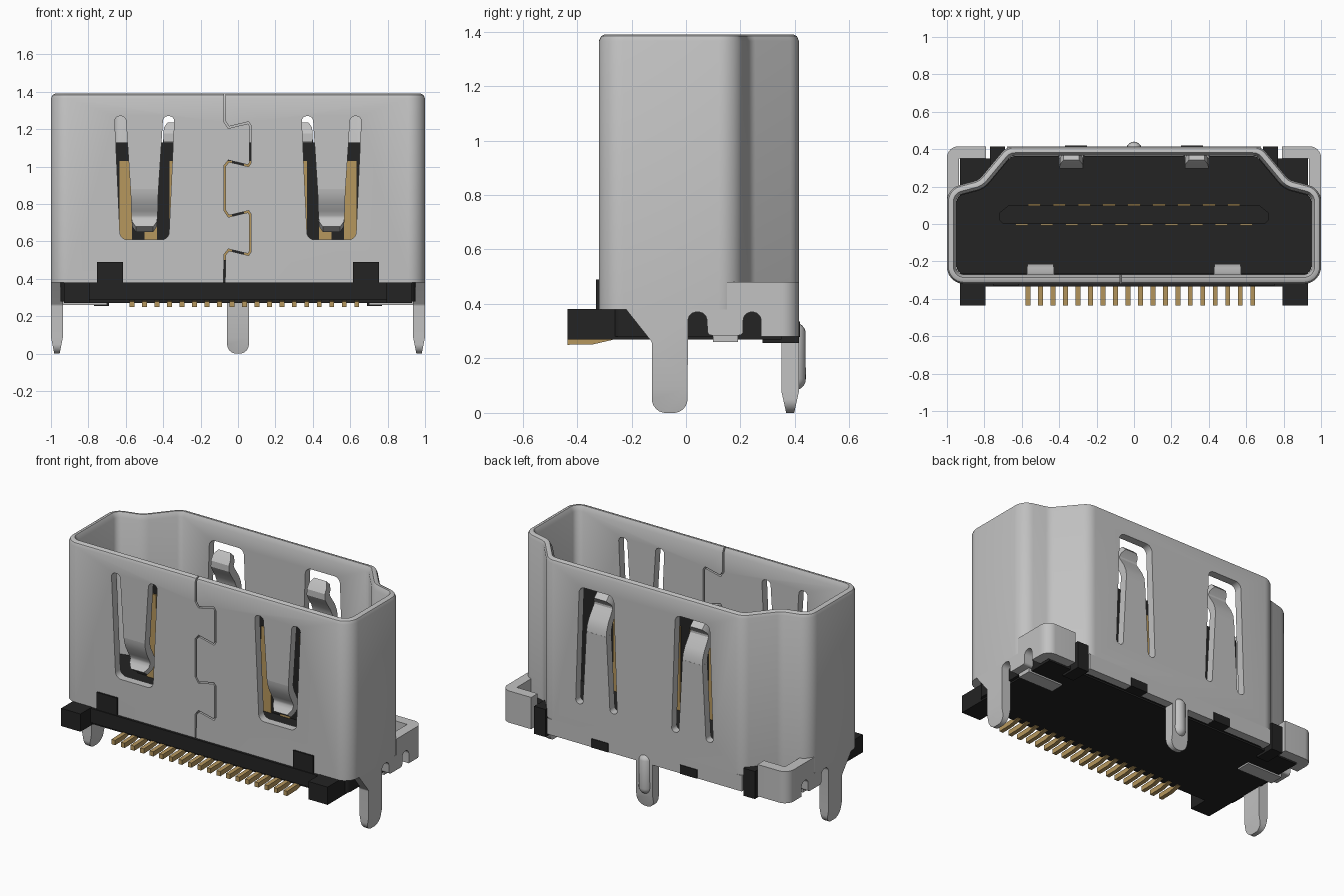
import bpy, bmesh, math
from mathutils import Vector

if "Cube" in bpy.data.objects:
    bpy.data.objects.remove(bpy.data.objects["Cube"])


def material(name, rgb):
    m = bpy.data.materials.new(name)
    m.diffuse_color = (*rgb, 1)
    m.use_nodes = True
    m.node_tree.nodes["Principled BSDF"].inputs["Base Color"].default_value = m.diffuse_color
    return m


STEEL = material("steel grey", (0.54, 0.54, 0.54))
BLACK = material("black plastic", (0.017, 0.017, 0.017))
GOLD = material("contact gold", (0.47, 0.31, 0.11))


def finish(bm, name, mat, smooth=True):
    bmesh.ops.recalc_face_normals(bm, faces=bm.faces)
    me = bpy.data.meshes.new(name)
    bm.to_mesh(me)
    bm.free()
    me.materials.append(mat)
    ob = bpy.data.objects.new(name, me)
    bpy.context.collection.objects.link(ob)
    if smooth:
        shade(ob)
    return ob


def shade(ob):
    bpy.ops.object.select_all(action='DESELECT')
    ob.select_set(True)
    bpy.context.view_layer.objects.active = ob
    bpy.ops.object.shade_smooth_by_angle(angle=math.radians(30))


def rounded(pts, n=6):
    """Closed polygon of (a, b, radius) points with filleted corners."""
    out = []
    for i, (a, b, r) in enumerate(pts):
        p = Vector((a, b))
        if r == 0:
            out.append(p)
            continue
        u = (Vector(pts[i - 1][:2]) - p).normalized()
        v = (Vector(pts[(i + 1) % len(pts)][:2]) - p).normalized()
        half = u.angle(v) / 2
        d = r / math.tan(half)
        c = p + (u + v).normalized() * (r / math.sin(half))
        s, e = p + u * d - c, p + v * d - c
        for k in range(n + 1):
            t = s.lerp(e, k / n)
            out.append(c + t.normalized() * r)
    return out


def offset(pts, d, closed=True):
    """Move every point of a path sideways by d (left of travel)."""
    out = []
    for i, p in enumerate(pts):
        a = pts[i - 1] if closed or i else p
        b = pts[(i + 1) % len(pts)] if closed or i < len(pts) - 1 else p
        u = (p - a).normalized() if (p - a).length > 1e-6 else (b - p).normalized()
        v = (b - p).normalized() if (b - p).length > 1e-6 else u
        n = Vector((-(u + v).y, (u + v).x)).normalized()
        k = max(0.5, n.dot(Vector((-u.y, u.x))))
        out.append(p + n * d / k)
    return out


def ribbon(pts, t):
    pts = [Vector(p) for p in pts]
    return offset(pts, t / 2, False) + offset(pts, -t / 2, False)[::-1]


def place(axis, a, b, c):
    return {'x': (c, a, b), 'y': (a, c, b), 'z': (a, b, c)}[axis]


def add_prism(bm, pts, axis, lo, hi):
    r0 = [bm.verts.new(place(axis, p[0], p[1], lo)) for p in pts]
    r1 = [bm.verts.new(place(axis, p[0], p[1], hi)) for p in pts]
    bm.faces.new(r0)
    bm.faces.new(r1[::-1])
    for i in range(len(pts)):
        j = (i + 1) % len(pts)
        bm.faces.new((r0[i], r0[j], r1[j], r1[i]))


def prism(name, pts, axis, lo, hi, mat, tip=None):
    bm = bmesh.new()
    add_prism(bm, pts, axis, lo, hi)
    if tip:  # thin the foot of a leg towards the board
        k, mid = 'xyz'.index(axis), (lo + hi) / 2
        bmesh.ops.bisect_plane(bm, geom=bm.verts[:] + bm.edges[:] + bm.faces[:],
                               plane_co=(0, 0, tip), plane_no=(0, 0, 1))
        for v in bm.verts:
            if v.co.z < tip:
                v.co[k] = mid + (v.co[k] - mid) * (0.45 + 0.55 * v.co.z / tip)
    return finish(bm, name, mat)


def box(name, x, y, z, mat):
    return prism(name, [(x[0], y[0]), (x[1], y[0]), (x[1], y[1]), (x[0], y[1])],
                 'z', z[0], z[1], mat)


def both(x0, x1, s):
    return (min(s * x0, s * x1), max(s * x0, s * x1))


# Metal shell: D-shaped tube with a softened rim
half = [(1, -.32, .09), (1, .19, .09), (.83, .235, .08), (.68, .415, .09)]
outline = rounded(half + [(-a, b, r) for a, b, r in half[::-1]])
bm = bmesh.new()
rings = []
for d, z in ((0, .38), (0, 1.365), (.008, 1.383), (.022, 1.39), (.034, 1.39),
             (.05, 1.36), (.05, .38)):
    rings.append([bm.verts.new((p.x, p.y, z)) for p in offset(outline, d)])
for k in range(len(rings)):
    r0, r1 = rings[k], rings[(k + 1) % len(rings)]
    for i in range(len(r0)):
        j = (i + 1) % len(r0)
        bm.faces.new((r0[i], r0[j], r1[j], r1[i]))
shell = finish(bm, "shell", STEEL, False)

# Openings around the springs and the dovetailed front seam
bm = bmesh.new()
front_slot = [(-.16, 1.27, .026), (-.10, 1.27, .026), (-.075, .88, 0), (.075, .88, 0),
              (.10, 1.27, .026), (.16, 1.27, .026), (.13, .61, .04), (-.13, .61, .04)]
back_slot = [(-.145, .53, .022), (-.095, .53, .022), (-.07, 1.0, 0), (.07, 1.0, 0),
             (.095, .53, .022), (.145, .53, .022), (.12, 1.27, .04), (-.12, 1.27, .04)]
for s in (-1, 1):
    add_prism(bm, [(p.x + .5 * s, p.y) for p in rounded(front_slot)], 'y', -.4, -.2)
    add_prism(bm, [(p.x + .335 * s, p.y) for p in rounded(back_slot)], 'y', .3, .5)
seam = [(-.07, 1.5)]
for z in (1.22, .745):
    seam += [(-.07, z + .02), (-.05, z - .01), (.055, z + .015), (.065, z),
             (.065, z - .2), (.055, z - .215), (-.05, z - .19), (-.07, z - .215)]
seam.append((-.075, .3))
add_prism(bm, ribbon(seam, .009), 'y', -.4, -.2)
cutter = finish(bm, "slot_cutter", STEEL, False)
cutter.hide_render = True
mod = shell.modifiers.new("slots", 'BOOLEAN')
mod.operation, mod.solver, mod.object = 'DIFFERENCE', 'EXACT', cutter
bpy.context.view_layer.objects.active = shell
bpy.ops.object.modifier_apply(modifier=mod.name)
bpy.data.objects.remove(cutter)
shade(shell)


def spring(name, cx, path, widths):
    """Bent leaf: (y, z) path with tapering half width."""
    pts = [Vector(p) for p in path]
    a, b = offset(pts, .024, False), offset(pts, -.024, False)
    bm = bmesh.new()
    rows = []
    for i in range(len(pts)):
        t = i / (len(pts) - 1)
        w = widths[0] + (widths[1] - widths[0]) * t
        if i == len(pts) - 1:
            w *= .7
        rows.append([bm.verts.new((cx + sx * w, q.x, q.y))
                     for sx, q in ((-1, a[i]), (1, a[i]), (1, b[i]), (-1, b[i]))])
    for r0, r1 in zip(rows, rows[1:]):
        for i in range(4):
            j = (i + 1) % 4
            bm.faces.new((r0[i], r0[j], r1[j], r1[i]))
    bm.faces.new(rows[0])
    bm.faces.new(rows[-1][::-1])
    finish(bm, name, STEEL)


for s in (-1, 1):
    spring("front_spring", .5 * s, [(-.296, .89), (-.293, .86), (-.28, .82), (-.255, .775),
           (-.238, .745), (-.237, .72), (-.25, .695), (-.272, .665)], (.075, .066))
    spring("back_spring", .335 * s, [(.391, .99), (.387, 1.03), (.37, 1.07), (.34, 1.115),
           (.322, 1.145), (.322, 1.17), (.337, 1.195), (.36, 1.22)], (.07, .06))

# Plastic insulator: socket floor, base plate, front strip and contact blade
prism("socket_floor", offset(outline, .052), 'z', .28, .5, BLACK)
box("base_plate", (-.93, .93), (-.31, .35), (.27, .379), BLACK)
box("front_strip", (-.8, .8), (-.335, -.3), (.29, .38), BLACK)
blade = [(-.72, .02), (-.7, 0), (.7, 0), (.72, .02), (.72, .06), (.67, .1), (-.67, .1), (-.72, .06)]
prism("contact_blade", blade, 'z', .48, 1.13, BLACK)

# Contacts on both blade faces and the row of solder tails
for i in range(19):
    x = -.6 + i * .0667
    y = (-.008, .004) if i % 2 == 0 else (.096, .108)
    box("blade_contact", (x - .034, x + .034), y, (.49, 1.03), GOLD)
    x = -.566 + i * .0667
    tail = [(-.435, .25), (-.34, .252), (-.27, .268), (-.27, .285), (-.435, .28)]
    prism("solder_tail", tail, 'x', x - .013, x + .013, GOLD)

for s in (-1, 1):
    # Plastic blocks around the rim of the base
    box("front_foot_block", both(.795, .93, s), (-.435, -.2), (.27, .382), BLACK)
    box("front_latch_block", both(.615, .755, s), (-.33, -.27), (.36, .49), BLACK)
    box("back_block", both(.69, .77, s), (.28, .414), (.256, .43), BLACK)
    box("back_window", both(.25, .37, s), (.36, .419), (.279, .335), BLACK)
    # Side plate with solder leg and two arched notches
    side = [(-.22, .38, 0), (-.125, .26, .02), (-.125, 0, .05), (.005, 0, .05),
            (.008, .37, .03), (.075, .37, .03), (.08, .285, .015), (.21, .285, .015),
            (.21, .37, .03), (.275, .37, .03), (.275, .28, 0), (.345, .28, 0),
            (.345, .48, 0), (.15, .48, 0), (.15, .38, 0)]
    lo, hi = both(.936, 1, s)
    prism("side_leg_plate", rounded(side), 'x', lo, hi, STEEL, tip=.09)
    # Flange wrapping round the rear corner
    wrap = [(.79, .35, 0), (.936, .35, .012), (.936, .345, 0), (1, .345, 0),
            (1, .415, .065), (.79, .415, 0)]
    wrap = [(.79, .35, 0), (.936, .35, 0), (.936, .34, 0), (1, .34, 0),
            (1, .415, .06), (.79, .415, 0)]
    prism("corner_flange", [(p.x * s, p.y) for p in rounded(wrap)], 'z', .28, .48, STEEL)
    box("bottom_tab", both(.7, .95, s), (.1, .19), (.26, .285), STEEL)

# Rear skirt, rear leg and its stiffening rib
box("back_skirt", (-.68, .68), (.352, .415), (.28, .38), STEEL)
leg = [(-.058, .28, 0), (-.058, 0, .05), (.058, 0, .05), (.058, .28, 0)]
prism("back_leg", rounded(leg), 'y', .35, .415, STEEL, tip=.08)
bm = bmesh.new()
bmesh.ops.create_uvsphere(bm, u_segments=20, v_segments=12, radius=.042)
for v in bm.verts:
    v.co.z += .29 if v.co.z > 1e-4 else .125
    v.co.y += .398
finish(bm, "leg_rib", STEEL)
